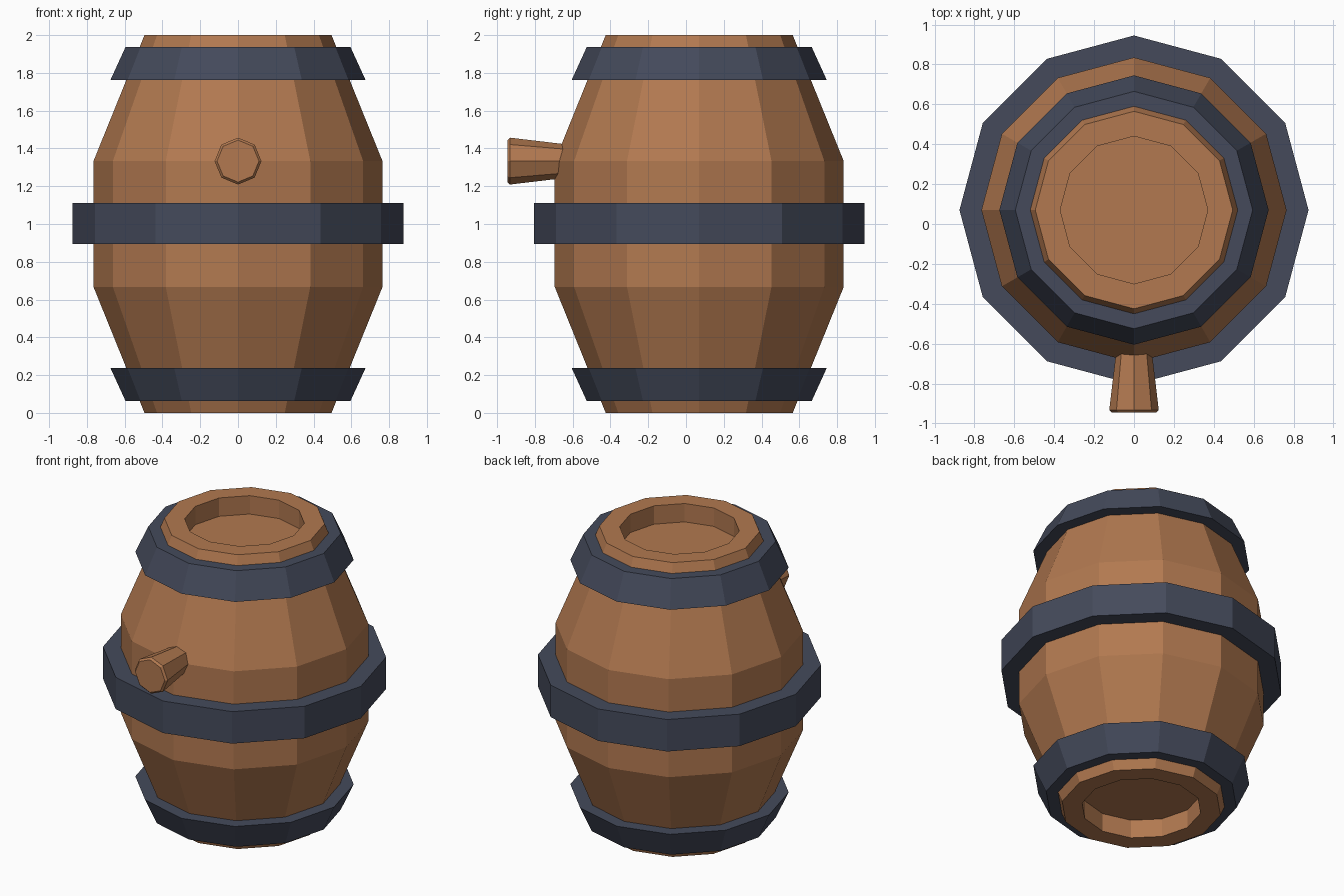
import bpy, bmesh, math
from mathutils import Matrix

if "Cube" in bpy.data.objects:
    bpy.data.objects.remove(bpy.data.objects["Cube"])

CY = 0.07  # barrel axis position along y


def material(name, rgb):
    m = bpy.data.materials.new(name)
    m.diffuse_color = (*rgb, 1)
    m.use_nodes = True
    m.node_tree.nodes["Principled BSDF"].inputs["Base Color"].default_value = m.diffuse_color
    return m


WOOD = material("brown wood", (0.445, 0.191, 0.080))
IRON = material("dark blue iron", (0.058, 0.068, 0.104))


def lathe(name, profile, sides, mat, closed=False, matrix=Matrix()):
    """Spin an (r, z) profile round z; cap the ends, or join them if closed."""
    bm = bmesh.new()
    rings = [[bm.verts.new((r * math.cos(2 * math.pi * i / sides),
                            r * math.sin(2 * math.pi * i / sides), z))
              for i in range(sides)] for r, z in profile]
    pairs = list(zip(rings, rings[1:]))
    if closed:
        pairs.append((rings[-1], rings[0]))
    else:
        bm.faces.new(rings[0][::-1])
        bm.faces.new(rings[-1])
    for a, b in pairs:
        for i in range(sides):
            j = (i + 1) % sides
            bm.faces.new((a[i], a[j], b[j], b[i]))
    bm.transform(matrix)
    bmesh.ops.recalc_face_normals(bm, faces=bm.faces[:])
    me = bpy.data.meshes.new(name)
    bm.to_mesh(me)
    bm.free()
    me.materials.append(mat)
    ob = bpy.data.objects.new(name, me)
    bpy.context.collection.objects.link(ob)
    return ob


axis = Matrix.Translation((0, CY, 0))

# Barrel body with recessed ends
half = [(0.37, 0.125), (0.37, 0), (0.495, 0), (0.765, 0.667)]
lathe("barrel_body", half + [(r, 2 - z) for r, z in reversed(half)], 12, WOOD, matrix=axis)

# Middle hoop
lathe("middle_hoop", [(0.75, 0.893), (0.875, 0.893), (0.875, 1.11), (0.75, 1.11)],
      12, IRON, True, axis)

# Tapered end hoops, mirrored top and bottom
end = [(0.50, 0.062), (0.595, 0.062), (0.675, 0.237), (0.575, 0.237)]
lathe("bottom_hoop", end, 12, IRON, True, axis)
lathe("top_hoop", [(r, 2 - z) for r, z in end], 12, IRON, True, axis)

# Tapered bung sticking out of the front, with a bevelled end
lathe("bung", [(0.087, 0.62), (0.124, 0.932), (0.111, 0.945)], 8, WOOD,
      matrix=Matrix.Translation((0, 0, 1.333)) @ Matrix.Rotation(math.pi / 2, 4, 'X'))
